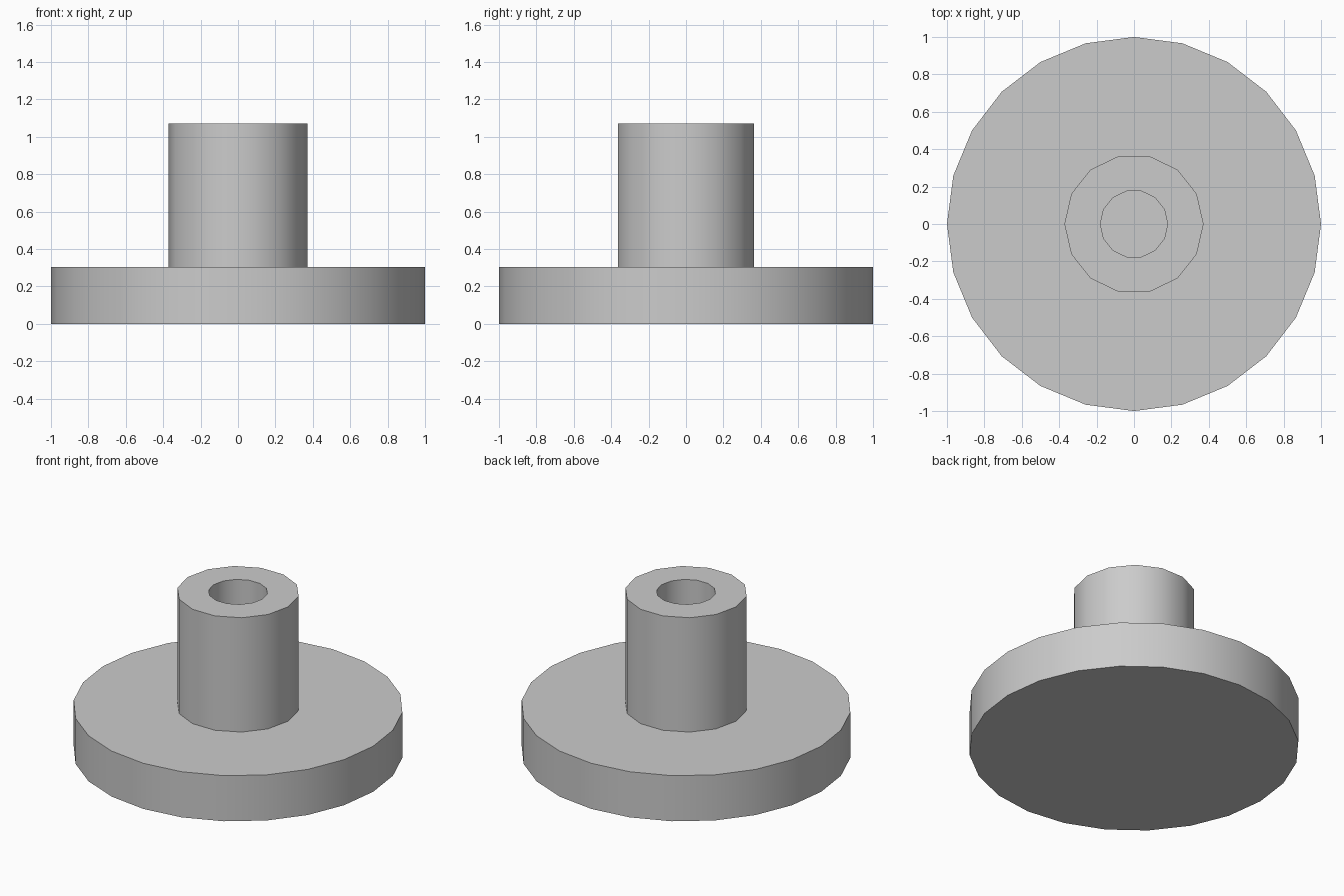
import bpy, bmesh
from math import cos, sin, tau, radians

cube = bpy.data.objects.get("Cube")
if cube:
    bpy.data.objects.remove(cube, do_unlink=True)

# Single plain grey
grey = bpy.data.materials.new("light grey")
grey.use_nodes = True
colour = (0.6, 0.6, 0.6, 1)
grey.diffuse_color = colour
grey.node_tree.nodes["Principled BSDF"].inputs["Base Color"].default_value = colour


def lathe(name, profile, sides, cap_ends=False):
    """Revolve (radius, z) points about z, optionally closing both ends."""
    bm = bmesh.new()
    rings = [[bm.verts.new((r * cos(tau * i / sides), r * sin(tau * i / sides), z))
              for i in range(sides)] for r, z in profile]
    for low, high in zip(rings, rings[1:]):
        for i in range(sides):
            j = (i + 1) % sides
            bm.faces.new((low[i], low[j], high[j], high[i]))
    if cap_ends:
        bm.faces.new(rings[0][::-1])
        bm.faces.new(rings[-1])
    mesh = bpy.data.meshes.new(name)
    bm.to_mesh(mesh)
    bm.free()
    mesh.materials.append(grey)
    obj = bpy.data.objects.new(name, mesh)
    bpy.context.collection.objects.link(obj)
    bpy.ops.object.select_all(action="DESELECT")
    obj.select_set(True)
    bpy.context.view_layer.objects.active = obj
    bpy.ops.object.shade_smooth_by_angle(angle=radians(30))
    return obj


BASE_TOP, HUB_TOP = 0.305, 1.07
HUB_RADIUS, BORE_RADIUS = 0.372, 0.18

# Wide base disc
lathe("base_disc", [(1, 0), (1, BASE_TOP)], 24, cap_ends=True)

# Hollow hub: outer wall, rim and bore, standing on the disc
lathe("hub_tube", [(HUB_RADIUS, BASE_TOP), (HUB_RADIUS, HUB_TOP),
                   (BORE_RADIUS, HUB_TOP), (BORE_RADIUS, BASE_TOP)], 14)
